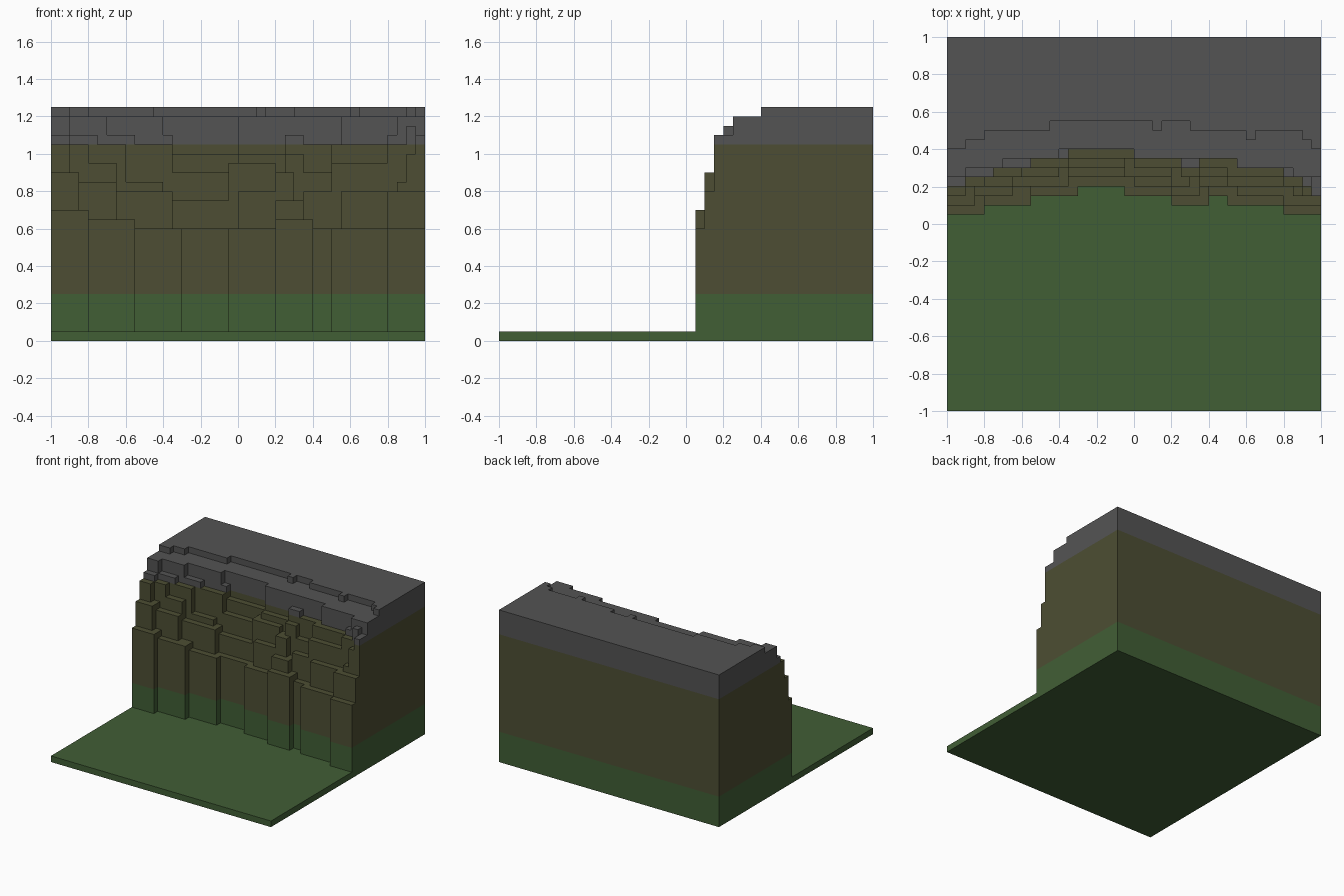
import bpy
import bmesh

if "Cube" in bpy.data.objects:
    bpy.data.objects.remove(bpy.data.objects["Cube"])

UNIT = 0.05       # edge of one block
HALF = 20         # blocks from the middle to the border
GRASS_TOP = 5     # block layers where the rock changes colour
EARTH_TOP = 21


def make_material(name, rgb):
    mat = bpy.data.materials.new(name)
    mat.use_nodes = True
    colour = (*rgb, 1.0)
    mat.diffuse_color = colour
    shader = mat.node_tree.nodes["Principled BSDF"]
    shader.inputs["Base Color"].default_value = colour
    shader.inputs["Roughness"].default_value = 1.0
    return mat


materials = [
    make_material("moss green", (0.053, 0.112, 0.036)),
    make_material("earth brown", (0.074, 0.076, 0.033)),
    make_material("stone grey", (0.088, 0.088, 0.088)),
]

# Each terrace is a row of runs: (right end, front edge, top), in blocks
foot = [(-16, 1, 14), (-11, 2, 13), (-6, 3, 12), (-1, 4, 12), (4, 3, 12),
        (8, 2, 13), (10, 3, 12), (16, 2, 12), (20, 1, 12)]
lower_ledge = [(-17, 2, 18), (-13, 3, 17), (-7, 4, 16), (0, 5, 15),
               (4, 4, 16), (7, 3, 15), (11, 4, 16), (16, 3, 16), (20, 2, 16)]
middle_ledge = [(-18, 3, 18), (-13, 4, 19), (-8, 5, 17), (-1, 6, 18),
                (4, 5, 19), (6, 4, 18), (10, 5, 18), (17, 4, 19), (20, 3, 17)]
upper_ledge = [(-18, 3, 21), (-16, 4, 21), (-12, 5, 21), (-7, 6, 21),
               (0, 7, 20), (5, 6, 20), (7, 5, 20), (10, 6, 21),
               (16, 5, 21), (18, 4, 21), (20, 3, 20)]
stone_lip = [(-18, 4, 22), (-15, 5, 22), (-11, 6, 22), (-7, 7, 22),
             (0, 8, 24), (5, 7, 23), (7, 6, 22), (11, 7, 22),
             (16, 6, 23), (18, 5, 22), (19, 4, 23), (20, 3, 22)]
stone_shelf = [(-18, 5, 24), (-14, 6, 24), (-8, 7, 24), (0, 8, 24),
               (6, 7, 24), (11, 7, 24), (17, 6, 24), (20, 5, 24)]
summit = [(-18, 8, 25), (-16, 9, 25), (-9, 10, 25), (2, 11, 25), (3, 10, 25),
          (6, 11, 25), (12, 10, 25), (13, 9, 25), (18, 10, 25), (19, 9, 25),
          (20, 8, 25)]
terraces = [foot, lower_ledge, middle_ledge, upper_ledge,
            stone_lip, stone_shelf, summit]


def height(x, y):
    """Top of the terrain, in blocks, over one ground cell."""
    if not (-HALF <= x < HALF and -HALF <= y < HALF):
        return 0
    top = 1
    for runs in terraces:
        edge, level = next((e, t) for end, e, t in runs if x < end)
        if y >= edge:
            top = max(top, level)
    return top


def layer_material(layer):
    return 0 if layer < GRASS_TOP else 1 if layer < EARTH_TOP else 2


bm = bmesh.new()
corners = {}


def corner(point):
    if point not in corners:
        corners[point] = bm.verts.new([c * UNIT for c in point])
    return corners[point]


def quad(points, layer):
    face = bm.faces.new([corner(p) for p in points])
    face.material_index = layer_material(layer)


# Top, underside and every exposed wall of each column of blocks
for x in range(-HALF, HALF):
    for y in range(-HALF, HALF):
        top = height(x, y)
        ring = [(x, y), (x + 1, y), (x + 1, y + 1), (x, y + 1)]
        quad([(*p, top) for p in ring], top - 1)
        quad([(*p, 0) for p in reversed(ring)], 0)
        beside = [(x, y - 1), (x + 1, y), (x, y + 1), (x - 1, y)]
        for i, cell in enumerate(beside):
            a, b = ring[i], ring[(i + 1) % 4]
            for z in range(height(*cell), top):
                quad([(*a, z), (*b, z), (*b, z + 1), (*a, z + 1)], z)

# Merge the flat areas, keeping the colour bands apart
bmesh.ops.dissolve_limit(bm, angle_limit=0.01, verts=bm.verts[:],
                         edges=bm.edges[:], delimit={'MATERIAL'})

mesh = bpy.data.meshes.new("terraced_cliff")
bm.to_mesh(mesh)
bm.free()
for mat in materials:
    mesh.materials.append(mat)
cliff = bpy.data.objects.new("terraced_cliff", mesh)
bpy.context.collection.objects.link(cliff)
